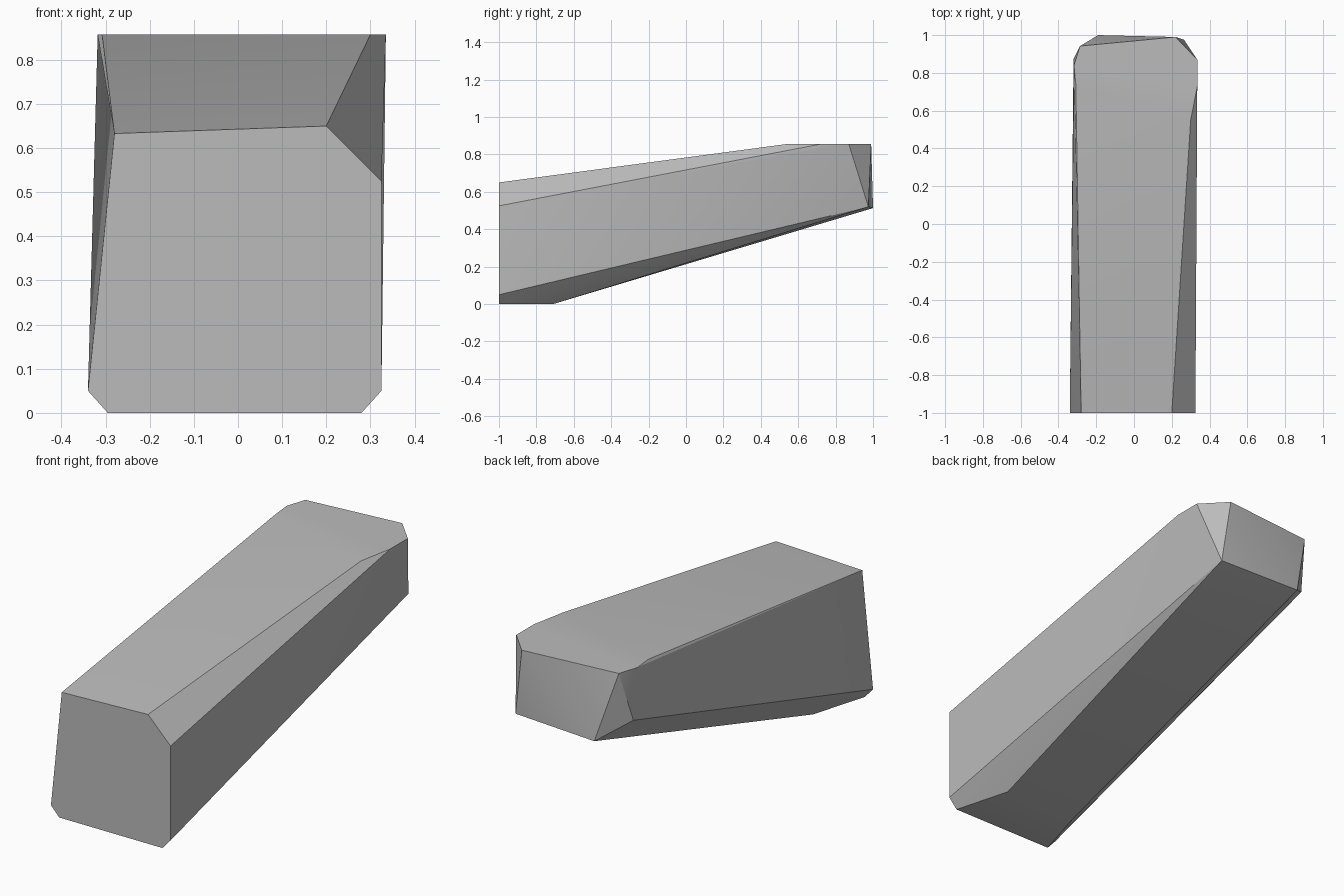
import bpy
import bmesh
import math

cube = bpy.data.objects.get("Cube")
if cube:
    bpy.data.objects.remove(cube, do_unlink=True)


def make_material(name, colour):
    mat = bpy.data.materials.new(name)
    mat.use_nodes = True
    mat.diffuse_color = colour
    mat.node_tree.nodes["Principled BSDF"].inputs["Base Color"].default_value = colour
    return mat


def convex_block(name, points, mat):
    """Wrap a tight faceted skin around the corner points."""
    bm = bmesh.new()
    for p in points:
        bm.verts.new(p)
    bmesh.ops.convex_hull(bm, input=bm.verts[:])
    bmesh.ops.delete(bm, geom=[v for v in bm.verts if not v.link_faces], context='VERTS')
    # merge the coplanar triangles into broad facets
    bmesh.ops.dissolve_limit(bm, angle_limit=math.radians(1.5),
                             verts=bm.verts[:], edges=bm.edges[:])
    bmesh.ops.recalc_face_normals(bm, faces=bm.faces[:])
    mesh = bpy.data.meshes.new(name)
    bm.to_mesh(mesh)
    bm.free()
    mesh.materials.append(mat)
    obj = bpy.data.objects.new(name, mesh)
    bpy.context.collection.objects.link(obj)
    return obj


TOP = 0.857

# flat front end, as an (x, z) profile
front_profile = [(-0.34, 0.05), (-0.295, 0), (0.28, 0), (0.325, 0.05),
                 (0.325, 0.525), (0.20, 0.65), (-0.28, 0.633)]
# level top, as an (x, y) outline
top_outline = [(-0.308, 0.74), (-0.318, 0.84), (-0.286, 0.942),
               (0.22, 0.99), (0.335, 0.87), (0.335, 0.73), (0.30, 0.55)]
# short level strip underneath, before the underside rises
foot_edge = [(-0.21, -0.71, 0), (0.20, -0.71, 0)]
# lower corners of the back end
back_corners = [(-0.32, 0.875, 0.605), (-0.19, 1.0, 0.513), (0.265, 0.975, 0.52)]

corners = [(x, -1, z) for x, z in front_profile]
corners += [(x, y, TOP) for x, y in top_outline]
corners += foot_edge + back_corners

stone = make_material("stone grey", (0.5, 0.5, 0.5, 1))
block = convex_block("stone_block", corners, stone)

# soft shading over gentle bends, crisp facet edges
bpy.ops.object.select_all(action='DESELECT')
block.select_set(True)
bpy.context.view_layer.objects.active = block
bpy.ops.object.shade_smooth_by_angle(angle=math.radians(20))
